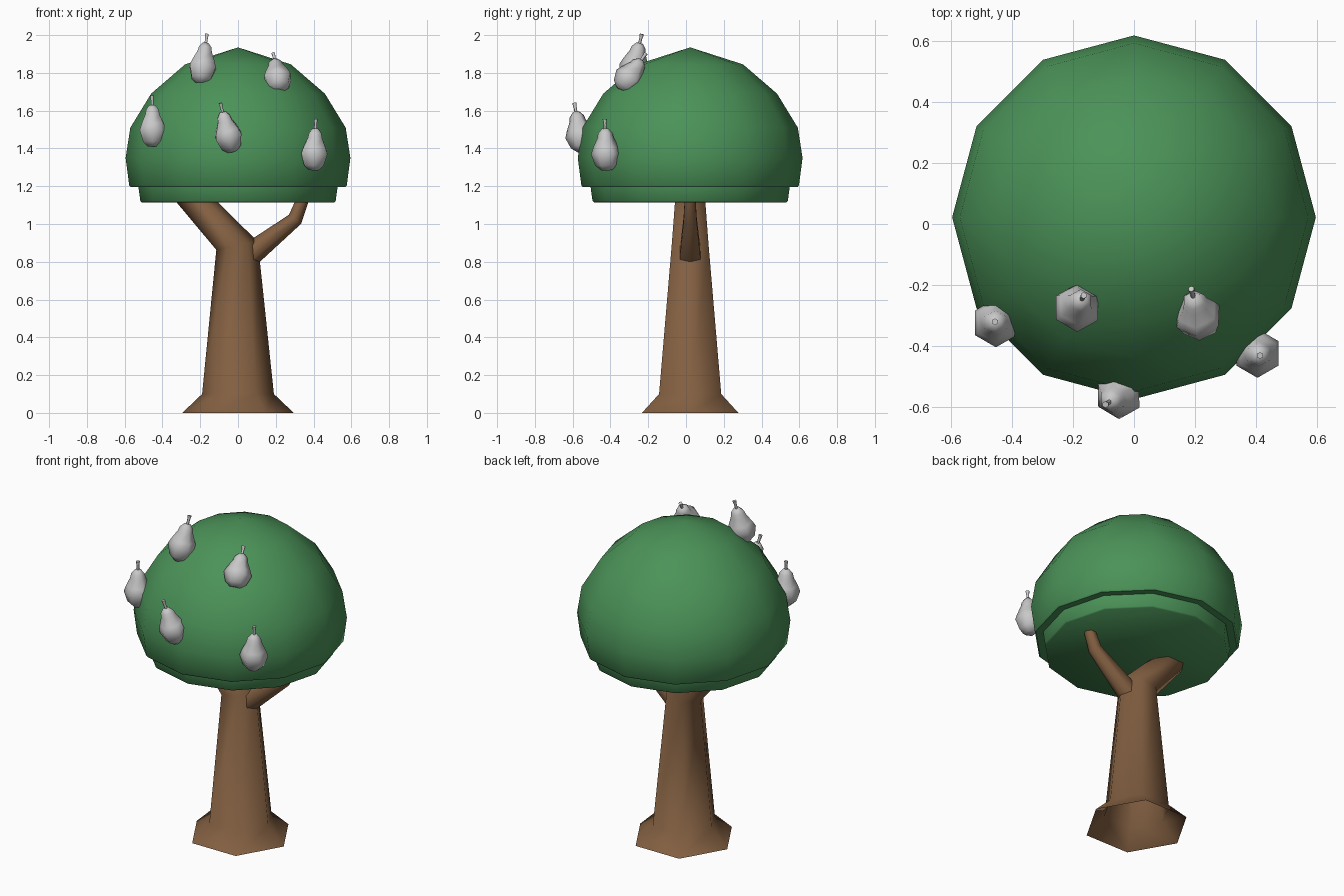
import bpy, bmesh, math
from mathutils import Vector

cube = bpy.data.objects.get("Cube")
if cube:
    bpy.data.objects.remove(cube)


def material(name, rgb):
    m = bpy.data.materials.new(name)
    m.use_nodes = True
    m.diffuse_color = (*rgb, 1)
    m.node_tree.nodes["Principled BSDF"].inputs["Base Color"].default_value = (*rgb, 1)
    return m


leaf_green = material("leaf green", (0.07, 0.29, 0.098))
bark_brown = material("bark brown", (0.225, 0.115, 0.053))
fruit_grey = material("fruit grey", (0.58, 0.58, 0.58))


def loft(name, rings, sides, mat, angle, caps=(True, True), turn=0.0):
    """Skin polygon rings; each ring is (centre, radius, direction of its axis)."""
    bm = bmesh.new()
    loops = []
    for centre, radius, axis in rings:
        tilt = Vector((0, 0, 1)).rotation_difference(Vector(axis).normalized())
        loop = []
        for i in range(sides):
            a = turn + math.tau * i / sides
            spoke = tilt @ Vector((math.cos(a), math.sin(a), 0))
            loop.append(bm.verts.new(Vector(centre) + spoke * radius))
        loops.append(loop)
    for low, high in zip(loops, loops[1:]):
        for i in range(sides):
            j = (i + 1) % sides
            bm.faces.new((low[i], low[j], high[j], high[i]))
    if caps[0]:
        bm.faces.new(loops[0][::-1])
    if caps[1]:
        bm.faces.new(loops[-1])
    bmesh.ops.remove_doubles(bm, verts=bm.verts, dist=0.0005)
    mesh = bpy.data.meshes.new(name)
    bm.to_mesh(mesh)
    bm.free()
    mesh.materials.append(mat)
    obj = bpy.data.objects.new(name, mesh)
    bpy.context.collection.objects.link(obj)
    bpy.ops.object.select_all(action="DESELECT")
    obj.select_set(True)
    bpy.context.view_layer.objects.active = obj
    bpy.ops.object.shade_smooth_by_angle(angle=math.radians(angle))
    return obj


UP = (0, 0, 1)
MID = 0.022  # depth of the tree's axis

# Canopy: faceted dome with a stepped-in rim and a flat underside
dome = [(0.51, 1.115), (0.517, 1.122), (0.527, 1.195), (0.568, 1.195), (0.576, 1.205),
        (0.595, 1.35), (0.57, 1.51), (0.46, 1.69), (0.28, 1.845), (0.0001, 1.935)]
loft("canopy", [((0, MID, z), r, UP) for r, z in dome], 12, leaf_green, 50, (True, False))

# Trunk: open flared foot, tapering up and bending into the main branch
loft("trunk", [((0, MID, 0), 0.295, UP),
               ((0, MID, 0.1), 0.19, UP),
               ((-0.005, MID, 0.885), 0.112, (-0.2, 0, 1)),
               ((-0.26, MID, 1.16), 0.088, (-0.25, 0, 1))],
     6, bark_brown, 80, (False, True))

# Side branch: thin tube with a bend
loft("side_branch", [((0.06, MID, 0.835), 0.064, (0.8, 0, 0.6)),
                     ((0.302, MID, 1.025), 0.04, (0.6, 0, 0.8)),
                     ((0.35, MID, 1.15), 0.032, (0.3, 0, 1))],
     6, bark_brown, 80)

# Fruit: six-sided pears, each set from its base point to its stem tip
PEAR = [(0.03, 0), (0.06, 0.1), (0.08, 0.33), (0.067, 0.46), (0.044, 0.64), (0.038, 0.74), (0.018, 0.83)]
STEM = [(0.008, 0.8), (0.008, 0.92), (0.011, 1.02)]
pears = [((-0.197, -0.295, 1.745), (-0.165, -0.235, 2.0)),
         ((0.22, -0.345, 1.71), (0.188, -0.215, 1.9)),
         ((-0.45, -0.325, 1.41), (-0.455, -0.32, 1.675)),
         ((-0.03, -0.545, 1.385), (-0.092, -0.59, 1.635)),
         ((0.4, -0.42, 1.285), (0.412, -0.43, 1.55))]
for n, (base, tip) in enumerate(pears, 1):
    base, tip = Vector(base), Vector(tip)
    axis = tip - base
    for part, profile in (("pear", PEAR), ("pear_stem", STEM)):
        rings = [(base + axis * t, r, axis) for r, t in profile]
        loft(f"{part}_{n}", rings, 6, fruit_grey, 70, turn=math.pi / 6)
